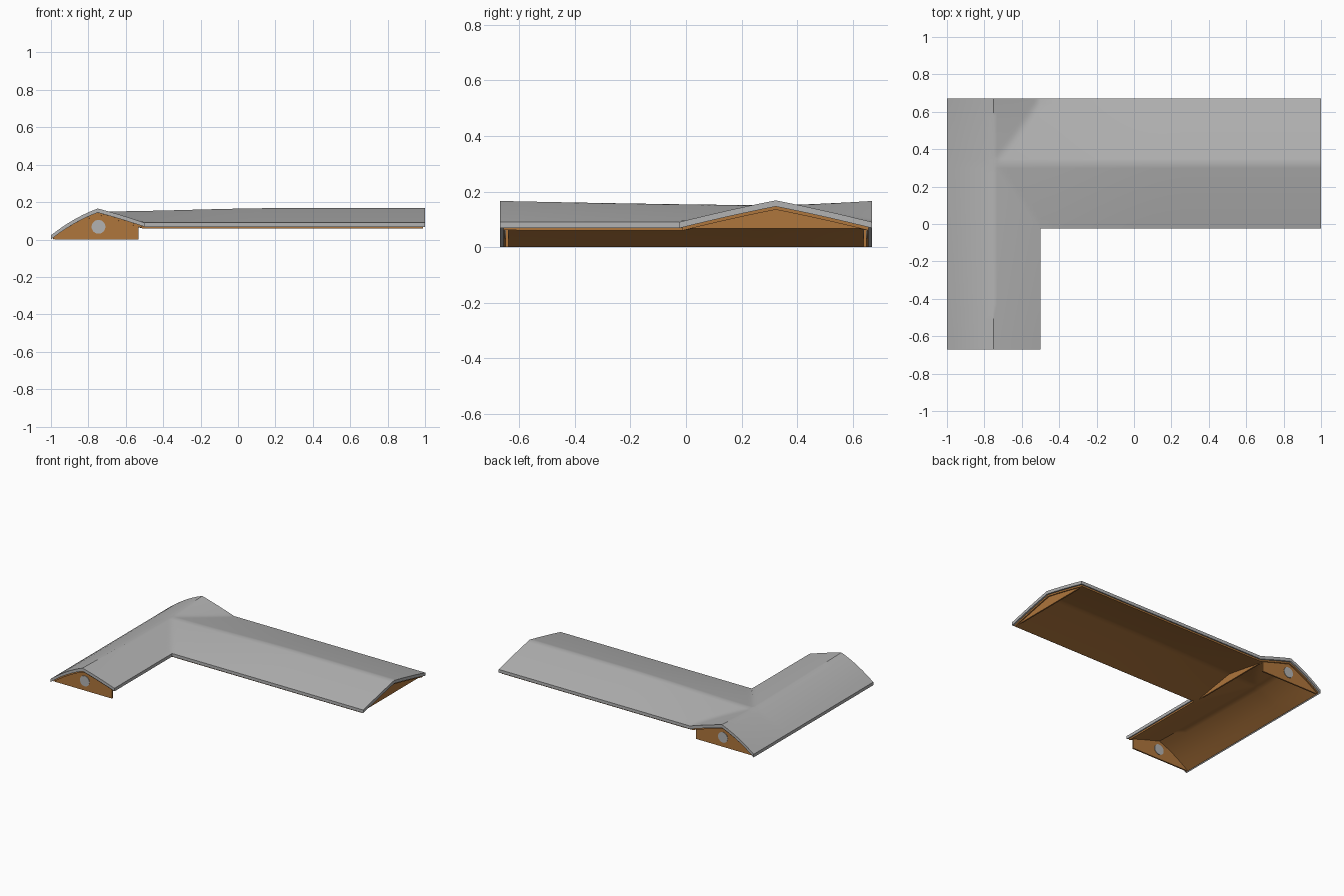
import bpy, bmesh, math
from mathutils import Matrix

if "Cube" in bpy.data.objects:
    bpy.data.objects.remove(bpy.data.objects["Cube"])


def material(name, rgb):
    m = bpy.data.materials.new(name)
    m.diffuse_color = (*rgb, 1)
    m.use_nodes = True
    m.node_tree.nodes["Principled BSDF"].inputs["Base Color"].default_value = m.diffuse_color
    return m


GREY = material("roof grey", (0.45, 0.45, 0.45))
BROWN = material("wood brown", (0.43, 0.18, 0.045))


def finish(bm, name, mat, smooth=False):
    bmesh.ops.recalc_face_normals(bm, faces=bm.faces)
    me = bpy.data.meshes.new(name)
    bm.to_mesh(me)
    bm.free()
    ob = bpy.data.objects.new(name, me)
    bpy.context.collection.objects.link(ob)
    me.materials.append(mat)
    if smooth:
        bpy.context.view_layer.objects.active = ob
        ob.select_set(True)
        bpy.ops.object.shade_smooth_by_angle(angle=math.radians(35))
        ob.select_set(False)
    return ob


def slope(t, eave, ridge, bulge):
    t = max(0, min(1, t))
    return eave + (ridge - eave) * (t + bulge * 4 * t * (1 - t))


def roof_height(x, y):
    """Top of the two crossing gable roofs, ridges sagging at the junction."""
    d = (y - 0.32) / (0.35 if y > 0.32 else 0.99)
    ridge_a = 0.15 + 0.016 * min(1, d * d * 0.4 + abs(d) * 0.6)
    if x < -0.75:
        return slope((x + 1) / 0.25, 0.023, ridge_a, 0.09)
    u = max(0, min(1, (x + 0.75) / 1.0))
    ridge_b = 0.15 + 0.018 * u * u * (3 - 2 * u)
    b = slope(1 - abs(y - 0.323) / 0.347, 0.09, ridge_b, 0.03)
    if x > -0.5:
        return b
    return max(b, slope((-0.5 - x) / 0.25, 0.09, ridge_a, 0.03))


def spans(pts, counts):
    out = [pts[0]]
    for a, b, n in zip(pts, pts[1:], counts):
        out += [a + (b - a) * (i + 1) / n for i in range(n)]
    return out


def roof_layer(name, mat, inset, drop, thick):
    """One L-shaped sheet that follows the roof."""
    xs = spans([-1 + inset, -0.75, -0.5 - inset, 1 - inset], [6, 14, 20])
    ys = spans([-0.67 + inset, -0.024 + inset, 0.323, 0.67 - inset], [8, 14, 14])
    bm = bmesh.new()
    verts = {}

    def vert(i, j):
        if (i, j) not in verts:
            x, y = xs[i], ys[j]
            verts[i, j] = bm.verts.new((x, y, roof_height(x, y) - drop))
        return verts[i, j]

    for i in range(len(xs) - 1):
        for j in range(len(ys) - 1):
            if i >= 20 and j < 8:      # open corner of the L
                continue
            bm.faces.new([vert(i, j), vert(i + 1, j), vert(i + 1, j + 1), vert(i, j + 1)])
    # underside and rim
    top = list(bm.faces)
    rim = [e for e in bm.edges if e.is_boundary]
    low = {v: bm.verts.new((v.co.x, v.co.y, max(0, v.co.z - thick))) for v in list(bm.verts)}
    for f in top:
        bm.faces.new([low[v] for v in reversed(f.verts)])
    for e in rim:
        a, b = e.verts
        bm.faces.new([a, b, low[b], low[a]])
    return finish(bm, name, mat, True)


roof_layer("roof_covering", GREY, 0.0, 0.0, 0.022)
roof_layer("roof_boarding", BROWN, 0.012, 0.0215, 0.012)


def gable(name, start, end, peak, bottom, place, n=16):
    """Thin wall whose top edge follows the roof; place(s, d) gives x, y."""
    pts = spans([start, peak, end], [n // 2, n // 2])
    bm = bmesh.new()
    rows = []
    for d in (-0.005, 0.005):
        row = []
        for s in pts:
            x, y = place(s, d)
            z = max(bottom + 0.001, roof_height(x, y) - 0.03)
            row.append((bm.verts.new((x, y, bottom)), bm.verts.new((x, y, z))))
        rows.append(row)
    p, q = rows
    for i in range(n):
        for r in rows:
            bm.faces.new([r[i][0], r[i + 1][0], r[i + 1][1], r[i][1]])
        for k in (0, 1):
            bm.faces.new([p[i][k], p[i + 1][k], q[i + 1][k], q[i][k]])
    for i in (0, n):
        bm.faces.new([p[i][0], p[i][1], q[i][1], q[i][0]])
    finish(bm, name, BROWN)


# gable walls and round windows of the short wing
for label, side in (("front", -1), ("back", 1)):
    gable(label + "_gable", -0.98, -0.533, -0.75, 0.0,
          lambda s, d: (s, side * 0.645 + d))
    bm = bmesh.new()
    bmesh.ops.create_cone(bm, cap_ends=True, segments=24, radius1=0.037, radius2=0.037,
                          depth=0.016, matrix=Matrix.Translation((-0.746, side * 0.645, 0.068))
                          @ Matrix.Rotation(math.pi / 2, 4, 'X'))
    finish(bm, label + "_window", GREY)

# triangular gables of the long wing
for label, x in (("right", 0.975), ("junction", -0.53)):
    gable(label + "_gable", -0.005, 0.65, 0.323, 0.066, lambda s, d: (x + d, s))
